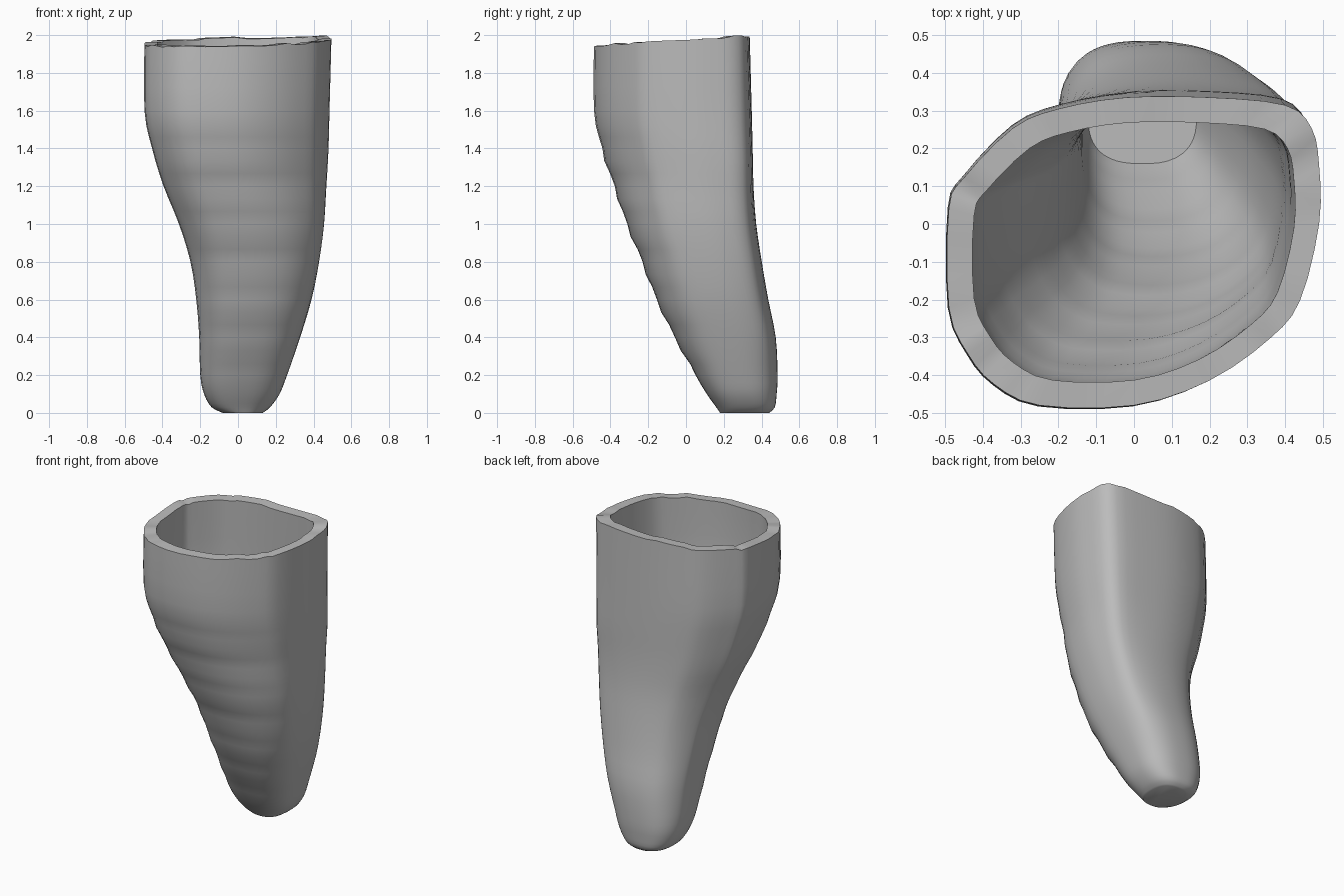
import bpy
import bmesh
import math
import random
from mathutils import Vector

random.seed(4)
cube = bpy.data.objects.get("Cube")
if cube:
    bpy.data.objects.remove(cube)

# Skewed outline of the mouth, counter-clockwise from the left side
MOUTH = [(.49, 0), (.49, .15), (.47, .25), (.4, .31), (.2, .33), (-.02, .33),
         (-.2, .3), (-.32, .25), (-.45, .12), (-.49, .04), (-.49, -.22),
         (-.44, -.34), (-.37, -.42), (-.25, -.475), (0, -.475), (.2, -.41),
         (.36, -.3), (.44, -.2)]

# Extents of the body by height: z, x min, x max, y min, y max
LEVELS = [(0, -.08, .13, .18, .44), (.03, -.14, .17, .16, .47),
          (.1, -.18, .22, .11, .48), (.2, -.2, .26, .05, .485),
          (.4, -.205, .33, -.06, .475), (.6, -.22, .39, -.155, .435),
          (.8, -.25, .43, -.23, .4), (1, -.31, .455, -.31, .37),
          (1.2, -.39, .465, -.375, .355), (1.4, -.45, .475, -.44, .35),
          (1.6, -.49, .48, -.48, .345), (1.97, -.49, .49, -.48, .335)]
WALL = .067
STEPS = 3


def smooth_points(points, closed):
    """Catmull-Rom curve through a list of points."""
    pts = [Vector(p) for p in points]
    n = len(pts)
    pick = (lambda i: pts[i % n]) if closed else (lambda i: pts[max(0, min(n - 1, i))])
    out = []
    for i in range(n if closed else n - 1):
        a, b, c, d = (pick(i + k) for k in (-1, 0, 1, 2))
        for s in range(STEPS):
            t = s / STEPS
            out.append(b + (c - a) * t / 2 + (a * 2 - b * 5 + c * 4 - d) * t * t / 2
                       + (b * 3 - a - c * 3 + d) * t ** 3 / 2)
    return out if closed else out + [pts[-1]]


outline = [Vector((p.x / .49, (p.y + .0725) / .4025))
           for p in smooth_points(MOUTH, True)]
levels = smooth_points(LEVELS, False)
chips = [random.uniform(-.008, .005) for p in outline]


def rounded_box(p):
    """Tip outline, in the same direction as an outline point."""
    return p / (abs(p.x) ** 2.6 + abs(p.y) ** 2.6) ** (1 / 2.6)


def add_ring(bm, level, inset, rim):
    z, x0, x1, y0, y1 = level
    blend = max(0, min(1, (z - .2) / 1.1))
    verts = []
    for p, chip in zip(outline, chips):
        q = rounded_box(p).lerp(p, blend)
        x = (x0 + x1) / 2 + q.x * ((x1 - x0) / 2 - inset)
        y = (y0 + y1) / 2 + q.y * ((y1 - y0) / 2 - inset)
        # Shallow growth ridges across the front
        if .2 < z < 1.5:
            y += .006 * math.sin(z * 32) * max(0, -q.y)
        # Tilted, slightly chipped mouth
        h = z + .055 * y + .02 * x + chip if rim else z
        verts.append(bm.verts.new((x, y, min(h, 2))))
    return verts


bm = bmesh.new()
rings = [add_ring(bm, l, 0, l is levels[-1]) for l in levels]
hollow = [l for l in levels if l[0] > .12]
rings += [add_ring(bm, l, WALL, l is levels[-1]) for l in reversed(hollow)]

# Skin the outside, the rim and the hollow in one run
for low, high in zip(rings, rings[1:]):
    for i in range(len(low)):
        j = (i + 1) % len(low)
        bm.faces.new((low[i], low[j], high[j], high[i]))
bm.faces.new(list(reversed(rings[0])))
bm.faces.new(rings[-1])
bmesh.ops.recalc_face_normals(bm, faces=bm.faces)

mesh = bpy.data.meshes.new("hollow_horn")
bm.to_mesh(mesh)
bm.free()
horn = bpy.data.objects.new("hollow_horn", mesh)
bpy.context.collection.objects.link(horn)

grey = bpy.data.materials.new("plain_grey")
grey.use_nodes = True
colour = (.5, .5, .5, 1)
grey.diffuse_color = colour
grey.node_tree.nodes["Principled BSDF"].inputs["Base Color"].default_value = colour
mesh.materials.append(grey)

bpy.ops.object.select_all(action='DESELECT')
horn.select_set(True)
bpy.context.view_layer.objects.active = horn
bpy.ops.object.shade_smooth_by_angle(angle=math.radians(40))
